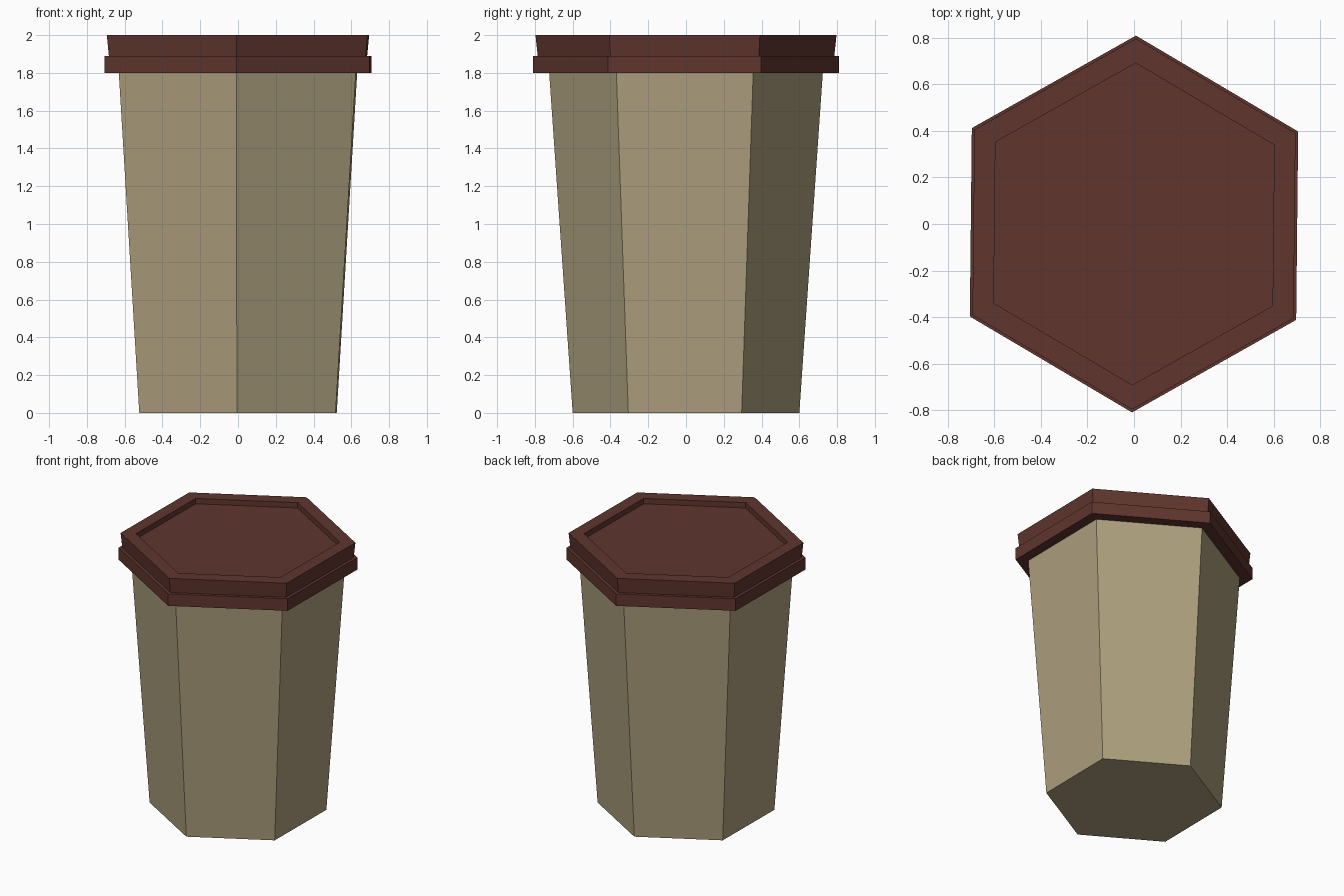
import bpy, bmesh, math

if "Cube" in bpy.data.objects:
    bpy.data.objects.remove(bpy.data.objects["Cube"])

TURN = math.radians(-0.6)   # the whole cup is turned very slightly


def material(name, rgb):
    m = bpy.data.materials.new(name)
    m.diffuse_color = (*rgb, 1)
    m.use_nodes = True
    m.node_tree.nodes["Principled BSDF"].inputs["Base Color"].default_value = m.diffuse_color
    return m


def hex_lathe(name, profile, mat):
    """Six-sided solid through (radius, z) rings, capped at both ends."""
    bm = bmesh.new()
    rings = []
    for r, z in profile:
        angles = [math.radians(30 + 60 * i) + TURN for i in range(6)]
        rings.append([bm.verts.new((r * math.cos(a), r * math.sin(a), z)) for a in angles])
    for lo, hi in zip(rings, rings[1:]):
        for i in range(6):
            j = (i + 1) % 6
            bm.faces.new((lo[i], lo[j], hi[j], hi[i]))
    bm.faces.new(rings[0][::-1])
    bm.faces.new(rings[-1])
    bmesh.ops.recalc_face_normals(bm, faces=bm.faces)
    mesh = bpy.data.meshes.new(name)
    bm.to_mesh(mesh)
    bm.free()
    mesh.materials.append(mat)
    obj = bpy.data.objects.new(name, mesh)
    bpy.context.collection.objects.link(obj)
    return obj


tan = material("tan card", (0.42, 0.35, 0.21))
brown = material("dark brown plastic", (0.115, 0.036, 0.027))

# Tapered cup body
hex_lathe("cup_body", [(0.60, 0), (0.725, 1.81)], tan)

# Lid: lower band, stepped upper band, recessed top
hex_lathe("lid", [(0.81, 1.80), (0.81, 1.89), (0.785, 1.89), (0.797, 2.0),
                  (0.692, 2.0), (0.692, 1.96)], brown)
